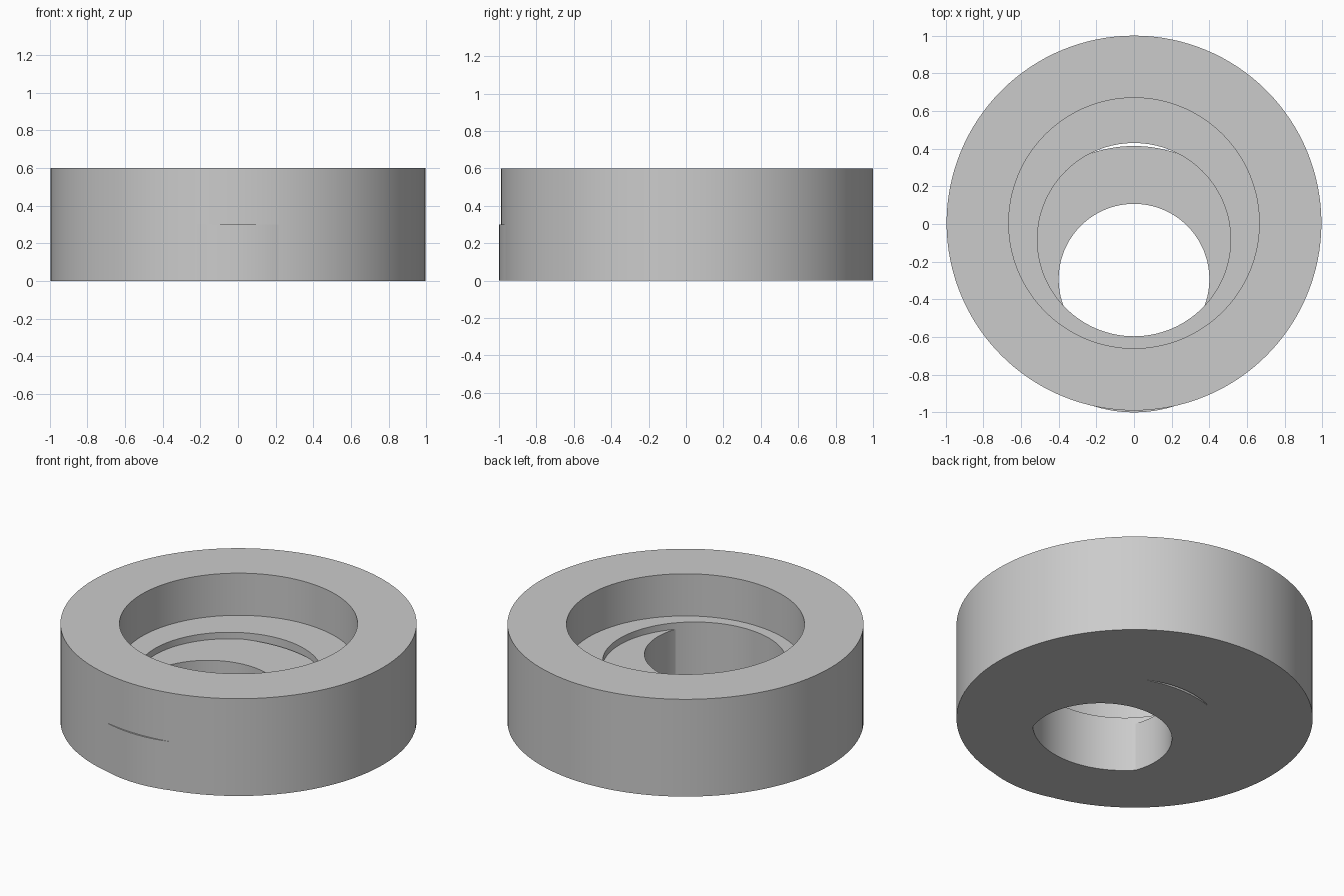
import bpy, bmesh, math

if "Cube" in bpy.data.objects:
    bpy.data.objects.remove(bpy.data.objects["Cube"])

SEGMENTS = 128


def ring(name, center_y, inner, outer, height):
    """Upright tube standing on z = 0."""
    bm = bmesh.new()
    profile = [(inner, 0), (outer, 0), (outer, height), (inner, height)]
    verts = [bm.verts.new((r, 0, z)) for r, z in profile]
    edges = [bm.edges.new((verts[i], verts[(i + 1) % 4])) for i in range(4)]
    bmesh.ops.spin(bm, geom=verts + edges, cent=(0, 0, 0), axis=(0, 0, 1),
                   angle=math.tau, steps=SEGMENTS, use_merge=True)
    bmesh.ops.remove_doubles(bm, verts=bm.verts, dist=1e-5)
    bmesh.ops.recalc_face_normals(bm, faces=bm.faces)
    mesh = bpy.data.meshes.new(name)
    bm.to_mesh(mesh)
    bm.free()
    obj = bpy.data.objects.new(name, mesh)
    obj.location.y = center_y
    bpy.context.collection.objects.link(obj)
    bpy.ops.object.select_all(action='DESELECT')
    obj.select_set(True)
    bpy.context.view_layer.objects.active = obj
    bpy.ops.object.shade_smooth_by_angle(angle=math.radians(30))
    return obj


# Tall outer wall
ring("outer_ring", 0.005, 0.665, 0.995, 0.6)
# Middle step, shifted towards the front
ring("middle_ring", -0.083, 0.513, 0.84, 0.34)
# Lowest step around the hole, its front edge just breaking the outer wall
ring("inner_ring", -0.293, 0.40, 0.707, 0.30)
